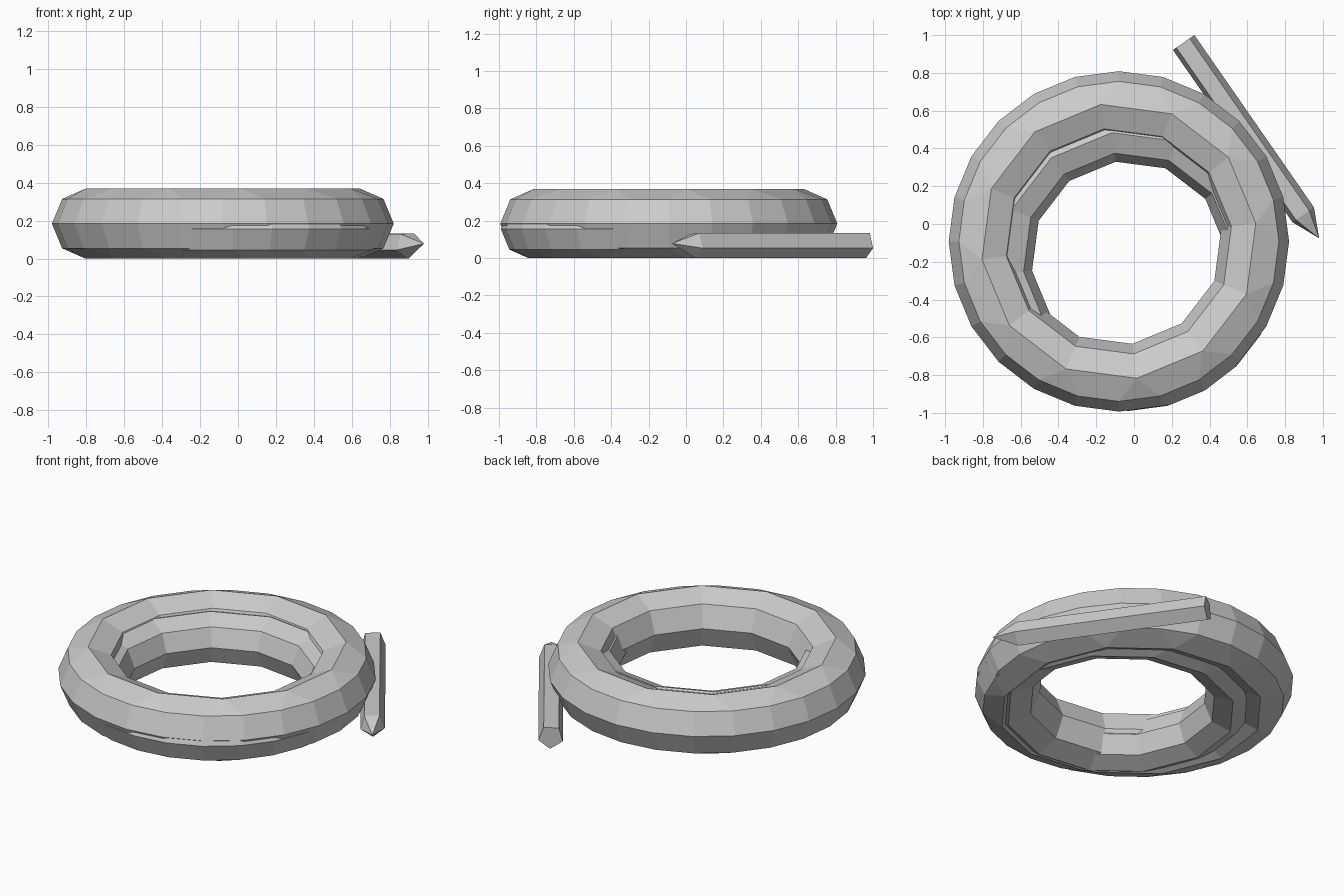
import bpy, bmesh
from math import sin, cos, radians
from mathutils import Vector

if "Cube" in bpy.data.objects:
    bpy.data.objects.remove(bpy.data.objects["Cube"])


def finish(name, bm):
    bmesh.ops.recalc_face_normals(bm, faces=bm.faces)
    me = bpy.data.meshes.new(name)
    bm.to_mesh(me)
    bm.free()
    ob = bpy.data.objects.new(name, me)
    bpy.context.collection.objects.link(ob)
    return ob


def low_poly_ring(name, cx, cy, R, r):
    """Octagonal-section ring: 24 sides on the outer loops, 12 on the inner ones."""
    bm = bmesh.new()
    loops = []
    for j in range(8):
        a = radians(45 * j)
        outer = j in (7, 0, 1)
        n = 24 if outer else 12
        rad = R + r * cos(a) + (0 if outer else 0.014)
        off = 0 if outer else 7.5
        loops.append([bm.verts.new((cx + rad * cos(radians(off + 360 * i / n)),
                                    cy + rad * sin(radians(off + 360 * i / n)),
                                    r + r * sin(a))) for i in range(n)])
    for j in range(8):
        A, B = loops[j], loops[(j + 1) % 8]
        if len(A) == len(B):
            n = len(A)
            for i in range(n):
                k = (i + 1) % n
                bm.faces.new((A[i], A[k], B[k], B[i]))
        else:
            big, small = (A, B) if len(A) > len(B) else (B, A)
            for i in range(12):
                bm.faces.new((big[2 * i], big[2 * i + 1], small[i]))
                bm.faces.new((big[2 * i + 1], big[(2 * i + 2) % 24],
                              small[(i + 1) % 12], small[i]))
    return finish(name, bm)


# Large ring and the slightly offset smaller ring nested in it
low_poly_ring("large_ring", -0.08, -0.092, 0.717, 0.184)
low_poly_ring("small_ring", -0.03, -0.18, 0.655, 0.155)

# Five-sided stick with a pointed end, lying beside the rings
bm = bmesh.new()
start, end = Vector((0.262, 0.96, 0.072)), Vector((0.895, 0.048, 0.072))
side = Vector((0.82, 0.57, 0))
up = Vector((0, 0, 1))
angles = [radians(-15 + 72 * i) for i in range(5)]
back, front = [[bm.verts.new(c + 0.073 * (side * cos(a) + up * sin(a))) for a in angles]
               for c in (start, end)]
tip = bm.verts.new((0.98, -0.075, 0.078))
bm.faces.new(back)
for i in range(5):
    k = (i + 1) % 5
    bm.faces.new((back[i], back[k], front[k], front[i]))
    bm.faces.new((front[i], front[k], tip))
finish("pointed_stick", bm)
